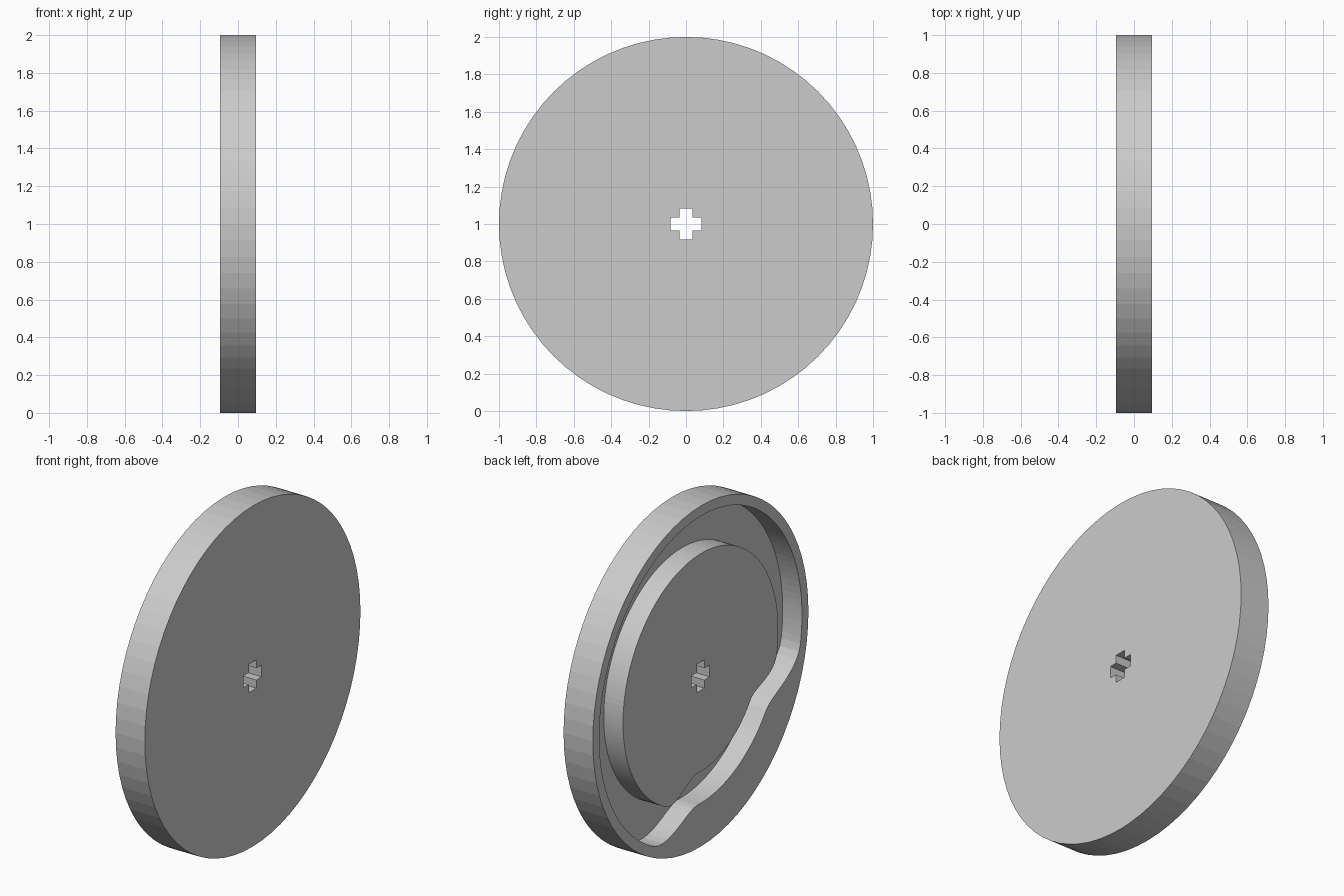
import bpy
import bmesh
from math import cos, sin, radians

cube = bpy.data.objects.get("Cube")
if cube:
    bpy.data.objects.remove(cube, do_unlink=True)

# Disc layout: the axle runs along x, the grooved side is -x
HALF = 0.095
FLOOR = -HALF + 0.125
CENTRE_Z = 1.0

grey = bpy.data.materials.new("plain grey")
grey.use_nodes = True
colour = (0.6, 0.6, 0.6, 1)
grey.diffuse_color = colour
grey.node_tree.nodes["Principled BSDF"].inputs["Base Color"].default_value = colour


def cam_radius(angle, high, low, low_half, high_half):
    """Constant radius with a smooth dip around the lower front."""
    t = (abs(angle - 244) - low_half) / (high_half - low_half)
    t = min(max(t, 0), 1)
    return low + (high - low) * t * t * (3 - 2 * t)


def outline(count, radius):
    points = []
    for i in range(count):
        a = 360 * i / count
        r = radius(a)
        points.append((r * cos(radians(a)), r * sin(radians(a))))
    return points


rim = outline(72, lambda a: 1.0)
groove_outer = outline(144, lambda a: cam_radius(a, 0.94, 0.745, 28, 54))
groove_inner = outline(144, lambda a: cam_radius(a, 0.72, 0.56, 30, 52))

# Cross-shaped axle hole, one quarter repeated by rotation
w, arm = 0.035, 0.083
cross = []
for c, s in ((1, 0), (0, 1), (-1, 0), (0, -1)):
    for y, z in ((arm, -w), (arm, w), (w, w)):
        cross.append((y * c - z * s, y * s + z * c))

bm = bmesh.new()


def ring(points, x):
    verts = [bm.verts.new((x, y, z + CENTRE_Z)) for y, z in points]
    return verts


def wall(points, x_a, x_b):
    """Wall between two copies of an outline; returns both edge loops."""
    a, b = ring(points, x_a), ring(points, x_b)
    n = len(points)
    for i in range(n):
        j = (i + 1) % n
        bm.faces.new((a[i], a[j], b[j], b[i]))
    return [[bm.edges.get((v[i], v[(i + 1) % n])) for i in range(n)] for v in (a, b)]


def cap(*loops):
    edges = [e for loop in loops for e in loop]
    bmesh.ops.triangle_fill(bm, use_beauty=True, use_dissolve=False,
                            edges=edges, normal=(1, 0, 0))


rim_open, rim_back = wall(rim, -HALF, HALF)
outer_open, outer_floor = wall(groove_outer, -HALF, FLOOR)
inner_open, inner_floor = wall(groove_inner, -HALF, FLOOR)
hole_open, hole_back = wall(cross, -HALF, HALF)

cap(rim_open, outer_open)       # outer border
cap(outer_floor, inner_floor)   # groove floor
cap(inner_open, hole_open)      # raised centre
cap(rim_back, hole_back)        # plain side

bmesh.ops.recalc_face_normals(bm, faces=bm.faces)
mesh = bpy.data.meshes.new("cam_disc")
bm.to_mesh(mesh)
bm.free()
mesh.materials.append(grey)
disc = bpy.data.objects.new("cam_disc", mesh)
bpy.context.collection.objects.link(disc)
